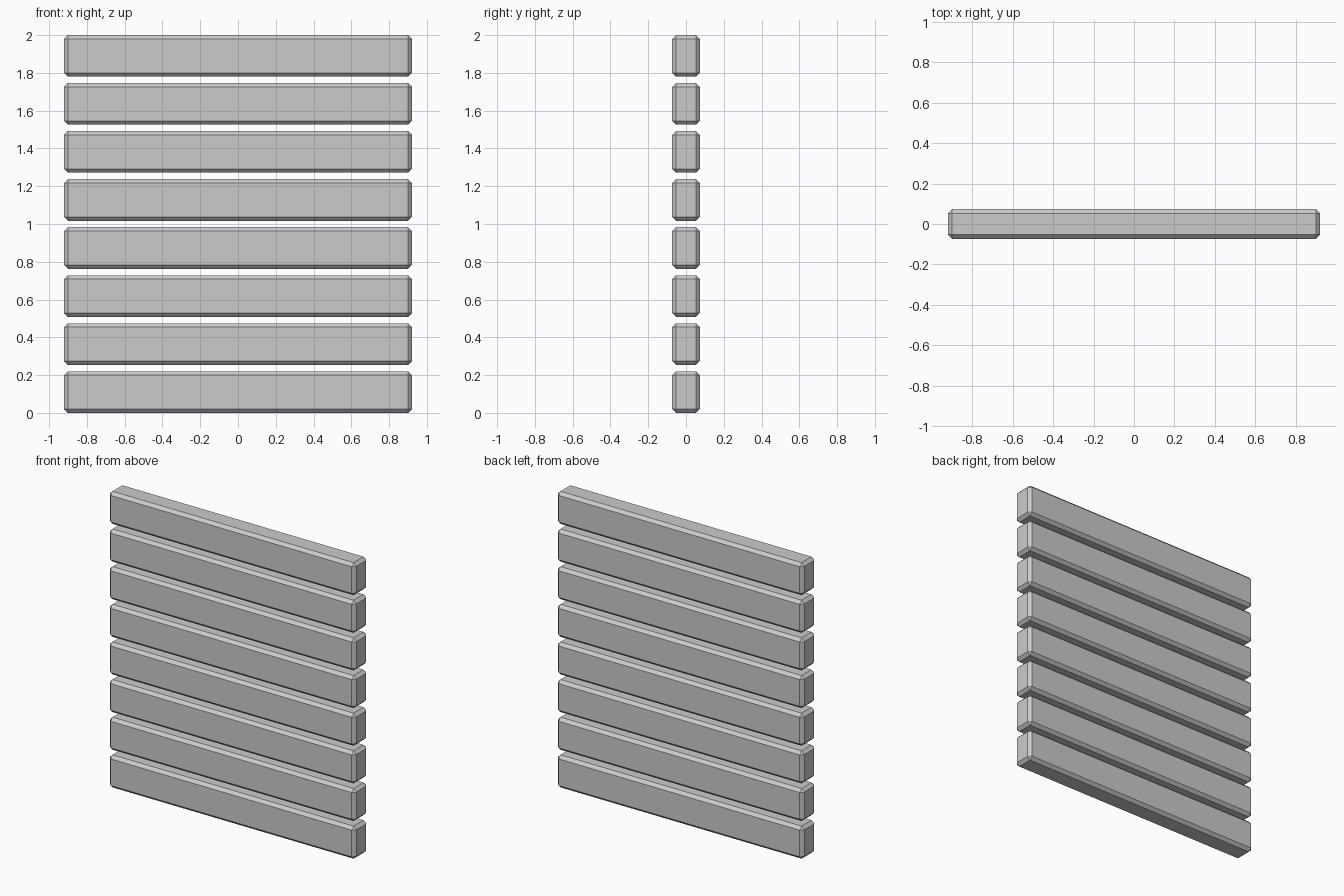
import bpy

if "Cube" in bpy.data.objects:
    bpy.data.objects.remove(bpy.data.objects["Cube"])

COUNT = 8
LENGTH, DEPTH, HEIGHT = 1.842, 0.146, 0.22
PITCH = (2.0 - HEIGHT) / (COUNT - 1)


def add_slat(index):
    """One horizontal board with chamfered edges."""
    z = HEIGHT / 2 + index * PITCH
    bpy.ops.mesh.primitive_cube_add(size=1, location=(0, 0, z))
    slat = bpy.context.object
    slat.name = f"slat_{index + 1}"
    slat.scale = (LENGTH, DEPTH, HEIGHT)
    bpy.ops.object.transform_apply(location=False, rotation=False, scale=True)
    bevel = slat.modifiers.new("chamfer", 'BEVEL')
    bevel.width = 0.02
    bevel.segments = 1


# Evenly spaced stack of slats
for i in range(COUNT):
    add_slat(i)
